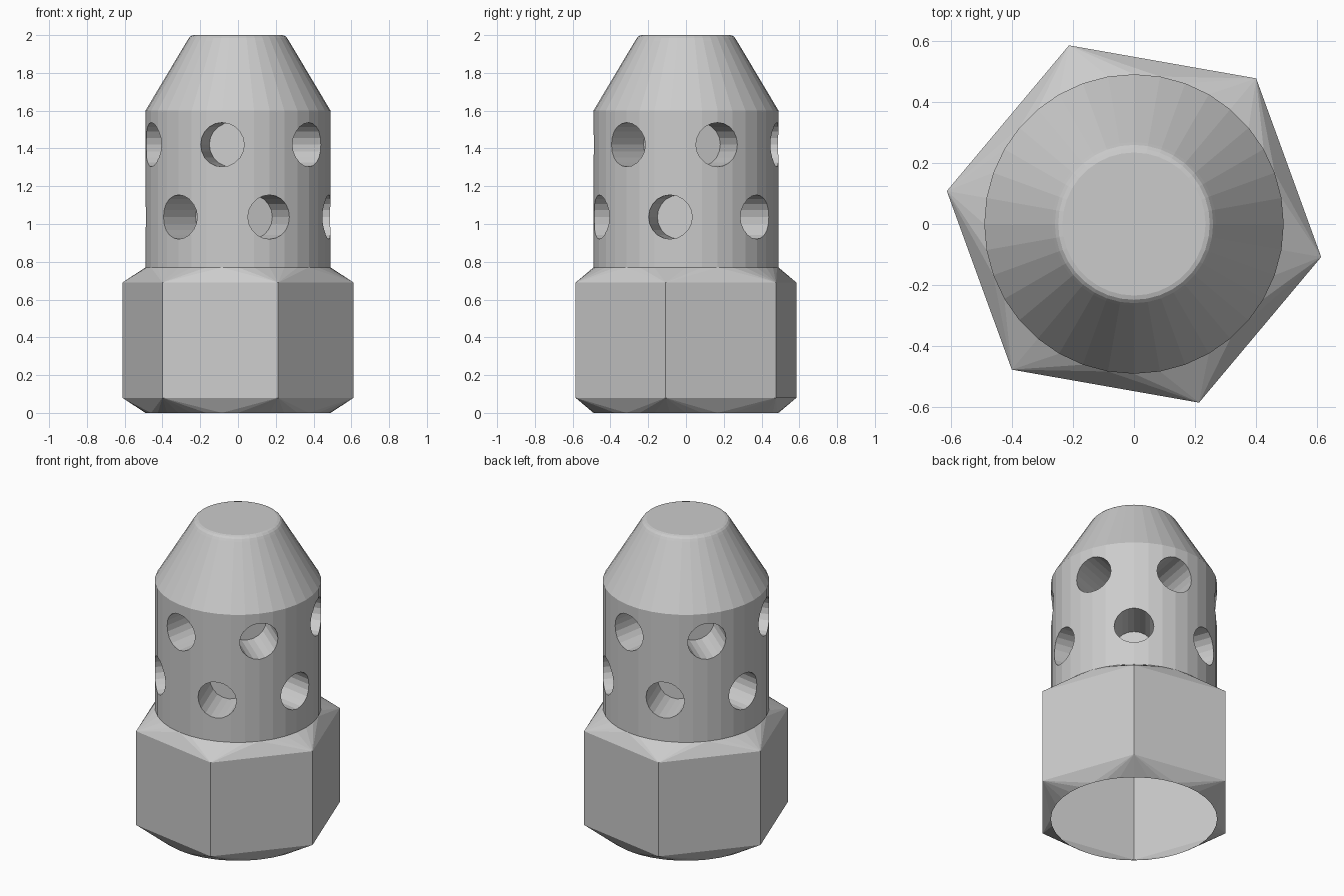
import bpy, bmesh, math
from mathutils import Matrix, Vector

if "Cube" in bpy.data.objects:
    bpy.data.objects.remove(bpy.data.objects["Cube"])

SEG = 36
R_BODY, R_HEX, HEX_TURN = 0.49, 0.622, math.radians(-10)

grey = bpy.data.materials.new("light grey")
grey.diffuse_color = (0.6, 0.6, 0.6, 1)
grey.use_nodes = True
grey.node_tree.nodes["Principled BSDF"].inputs["Base Color"].default_value = grey.diffuse_color


def make(name, bm):
    bmesh.ops.recalc_face_normals(bm, faces=bm.faces)
    me = bpy.data.meshes.new(name)
    bm.to_mesh(me)
    bm.free()
    me.materials.append(grey)
    ob = bpy.data.objects.new(name, me)
    bpy.context.collection.objects.link(ob)
    return ob


def ring(bm, r, z, n, turn=0.0):
    return [bm.verts.new((r * math.cos(turn + math.tau * i / n),
                          r * math.sin(turn + math.tau * i / n), z)) for i in range(n)]


def bridge(bm, a, b):
    n = len(a)
    for i in range(n):
        bm.faces.new((a[i], a[(i + 1) % n], b[(i + 1) % n], b[i]))


# Barrel with tapered nose and rounded tip
bm = bmesh.new()
profile = [(R_BODY, 0.77), (R_BODY, 1.6), (0.268, 1.972), (0.259, 1.986),
           (0.248, 1.996), (0.234, 2.0)]
rings = [ring(bm, r, z, SEG) for r, z in profile]
for a, b in zip(rings, rings[1:]):
    bridge(bm, a, b)
bm.faces.new(rings[0])
bm.faces.new(rings[-1])
barrel = make("barrel", bm)

# Cutters for two staggered rows of blind round holes
bm = bmesh.new()
inner, outer = 0.21, 0.65
for z, start in ((1.42, 20), (1.037, 50)):
    for k in range(6):
        a = math.radians(start + 60 * k)
        d = Vector((math.cos(a), math.sin(a), 0))
        m = (Matrix.Translation(d * (inner + outer) / 2 + Vector((0, 0, z)))
             @ d.to_track_quat('Z', 'Y').to_matrix().to_4x4())
        bmesh.ops.create_cone(bm, cap_ends=True, segments=20, radius1=0.117,
                              radius2=0.117, depth=outer - inner, matrix=m)
cutter = make("hole_cutter", bm)
cutter.hide_render = True

mod = barrel.modifiers.new("holes", 'BOOLEAN')
mod.operation, mod.solver, mod.object = 'DIFFERENCE', 'EXACT', cutter
dg = bpy.context.evaluated_depsgraph_get()
cut = bpy.data.meshes.new_from_object(barrel.evaluated_get(dg))
barrel.modifiers.clear()
barrel.data = cut
bpy.data.objects.remove(cutter)

# Open the underside of the barrel
bm = bmesh.new()
bm.from_mesh(cut)
under = [f for f in bm.faces if f.calc_center_median().z < 0.771]
bmesh.ops.delete(bm, geom=under, context='FACES')
bm.to_mesh(cut)
bm.free()

# Hollow hex base, with corner fans blending to circles at both ends
bm = bmesh.new()
low = ring(bm, R_HEX, 0.08, 6, HEX_TURN)
high = ring(bm, R_HEX, 0.69, 6, HEX_TURN)
bridge(bm, low, high)
step = SEG // 6
for corners, z in ((low, 0.0), (high, 0.77)):
    circle = ring(bm, R_BODY, z, SEG, HEX_TURN)
    for c in range(6):
        for j in range(-step // 2, step // 2):
            i = c * step + j
            bm.faces.new((corners[c], circle[i % SEG], circle[(i + 1) % SEG]))
        bm.faces.new((corners[c], corners[(c + 1) % 6],
                      circle[(c * step + step // 2) % SEG]))
make("hex_base", bm)
